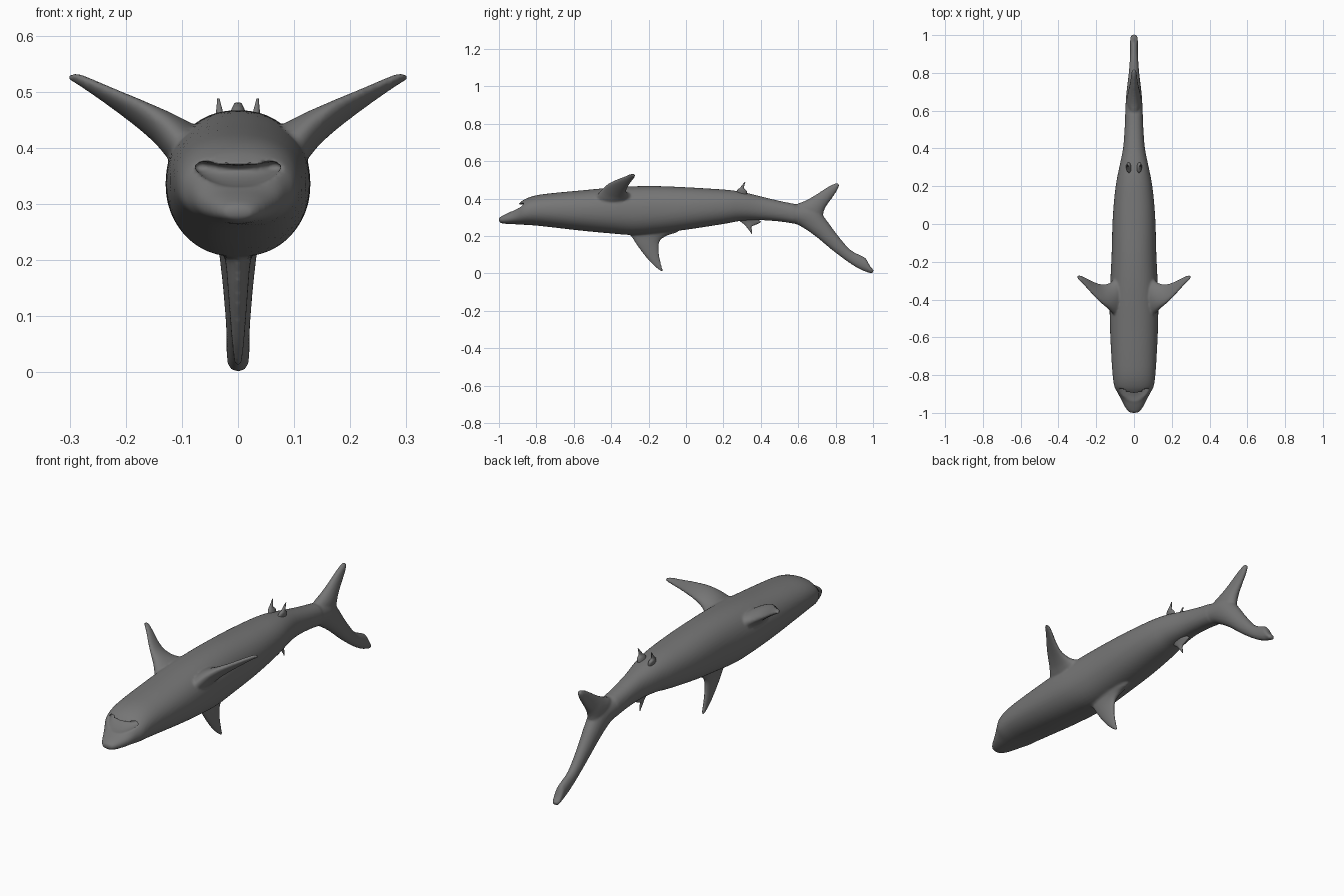
import bpy, bmesh, math
from mathutils import Vector

skin = bpy.data.materials.new("dark_grey_skin")
skin.diffuse_color = (0.18, 0.18, 0.18, 1)


def spline(rows, steps):
    """Catmull-Rom interpolation through rows of equal length."""
    out = []
    n = len(rows)
    for i in range(n - 1):
        p = [rows[max(0, min(n - 1, i + k))] for k in (-1, 0, 1, 2)]
        for s in range(steps):
            t = s / steps
            out.append([0.5 * (2 * b + (c - a) * t + (2 * a - 5 * b + 4 * c - d) * t * t
                               + (3 * b - a - 3 * c + d) * t ** 3)
                        for a, b, c, d in zip(*p)])
    out.append(list(rows[-1]))
    return out


def loft(name, rows, normal=(1, 0, 0), sides=24, steps=4, power=1.0):
    """Skin oval sections; each row is edge A xyz, edge B xyz, half thickness."""
    normal = Vector(normal).normalized()
    bm = bmesh.new()
    rings = []
    for r in spline(rows, steps):
        a, b, t = Vector(r[0:3]), Vector(r[3:6]), max(r[6], 0.0015)
        ring = []
        for i in range(sides):
            ang = math.tau * i / sides
            c, s = math.cos(ang), math.sin(ang)
            c = math.copysign(abs(c) ** power, c)
            s = math.copysign(abs(s) ** power, s)
            ring.append(bm.verts.new((a + b) / 2 + (a - b) / 2 * c + normal * t * s))
        rings.append(ring)
    for p, q in zip(rings, rings[1:]):
        for i in range(sides):
            j = (i + 1) % sides
            bm.faces.new((p[i], p[j], q[j], q[i]))
    bm.faces.new(rings[0])
    bm.faces.new(rings[-1])
    bmesh.ops.recalc_face_normals(bm, faces=bm.faces)
    mesh = bpy.data.meshes.new(name)
    bm.to_mesh(mesh)
    bm.free()
    mesh.materials.append(skin)
    ob = bpy.data.objects.new(name, mesh)
    bpy.context.collection.objects.link(ob)
    return ob


def activate(obs):
    bpy.ops.object.select_all(action='DESELECT')
    for ob in obs:
        ob.select_set(True)
    bpy.context.view_layer.objects.active = obs[0]


def flat(rows):
    """Section on the centre plane: (yA, zA, yB, zB, half thickness)."""
    return [(0, a, b, 0, c, d, t) for a, b, c, d, t in rows]


# Body: y, underside z, top z, half width
body_rows = [
    (-1.0, .280, .293, .014), (-.993, .271, .302, .030), (-.97, .266, .315, .047),
    (-.93, .264, .336, .068), (-.895, .262, .372, .086), (-.86, .260, .398, .104),
    (-.80, .256, .418, .113), (-.70, .245, .431, .120), (-.55, .228, .445, .127),
    (-.40, .214, .459, .129), (-.28, .206, .466, .124), (-.15, .216, .467, .118),
    (0, .234, .461, .114), (.12, .252, .454, .106), (.22, .268, .447, .094),
    (.30, .282, .436, .078), (.40, .285, .412, .058), (.50, .278, .388, .050),
    (.58, .266, .372, .047)]
body = loft("body", flat([(y, lo, y, hi, w) for y, lo, hi, w in body_rows]),
            sides=48, power=0.9)

# Mouth slit, carved under the lip
mouth = loft("mouth_cutter", [
    (s * x, yf, zf, s * x, yb, zb, t) for s, x, yf, zf, yb, zb, t in (
        (-1, .082, -.85, .371, -.825, .371, .003), (-1, .065, -.91, .356, -.835, .370, .011),
        (-1, .035, -.95, .342, -.855, .364, .015), (1, 0, -.96, .337, -.862, .362, .015),
        (1, .035, -.95, .342, -.855, .364, .015), (1, .065, -.91, .356, -.835, .370, .011),
        (1, .082, -.85, .371, -.825, .371, .003))], normal=(0, 0, 1), sides=16)
cut = body.modifiers.new("mouth", 'BOOLEAN')
cut.operation = 'DIFFERENCE'
cut.object = mouth
cut.solver = 'EXACT'
activate([body])
bpy.ops.object.modifier_apply(modifier=cut.name)
bpy.data.objects.remove(mouth)
parts = [body]

# Tail: long lobe continuing the body, and the short lobe
parts.append(loft("tail_long_lobe", flat([
    (.48, .284, .48, .388, .049), (.58, .266, .60, .368, .046), (.63, .242, .69, .355, .043),
    (.70, .193, .745, .293, .037), (.79, .118, .805, .212, .028), (.88, .052, .875, .130, .022),
    (.935, .020, .938, .095, .021), (.97, .006, .962, .080, .021), (.99, .001, .984, .040, .020),
    (1.0, .002, 1.003, .019, .013)])))
parts.append(loft("tail_short_lobe", flat([
    (.56, .325, .67, .265, .030), (.585, .366, .728, .305, .036), (.635, .388, .737, .332, .033),
    (.685, .415, .750, .360, .026), (.735, .448, .780, .402, .019), (.775, .472, .803, .435, .015),
    (.80, .482, .817, .462, .011), (.810, .484, .819, .473, .008)])))

# Large centre fin with its trailing free tip
parts.append(loft("dorsal_fin", flat([
    (-.34, .250, -.03, .255, .040), (-.305, .212, -.045, .222, .028),
    (-.285, .185, -.10, .203, .022), (-.262, .150, -.140, .172, .019),
    (-.225, .100, -.145, .115, .015), (-.185, .053, -.135, .060, .011),
    (-.150, .023, -.126, .026, .008), (-.136, .012, -.122, .012, .006)])))

for s in (1, -1):
    # Broad side fins
    parts.append(loft("pectoral_fin", [
        (s * x, y, z, s * u, v, w, t) for x, y, z, u, v, w, t in (
            (.050, -.52, .370, .045, -.26, .385, .030), (.100, -.485, .405, .092, -.285, .410, .038),
            (.135, -.450, .445, .130, -.313, .425, .030), (.175, -.417, .476, .172, -.318, .445, .020),
            (.215, -.378, .497, .212, -.306, .470, .014), (.258, -.330, .516, .252, -.286, .498, .011),
            (.288, -.300, .528, .282, -.272, .518, .009), (.303, -.282, .530, .296, -.270, .526, .007))],
        normal=(-.55 * s, 0, .83)))

# Melt the main parts together so the fin roots flow into the body
activate(parts)
bpy.ops.object.join()
remesh = body.modifiers.new("blend", 'REMESH')
remesh.mode = 'VOXEL'
remesh.voxel_size = 0.006
soften = body.modifiers.new("soften", 'SMOOTH')
soften.factor = 0.5
soften.iterations = 5
for m in ("blend", "soften"):
    bpy.ops.object.modifier_apply(modifier=m)
if not body.data.materials:
    body.data.materials.append(skin)
body.name = "body_with_main_fins"

# Second centre fin near the tail
small = [loft("second_dorsal_fin", flat([
    (.275, .305, .36, .300, .020), (.290, .279, .400, .277, .011), (.312, .262, .376, .262, .008),
    (.328, .243, .350, .250, .006), (.344, .222, .353, .228, .004),
    (.350, .211, .354, .211, .002)]), sides=16)]

# Small paired fins
for side, s in (("left", 1), ("right", -1)):
    small.append(loft("pelvic_fin_" + side, [
        (s * x, y, z, s * u, v, w, t) for x, y, z, u, v, w, t in (
            (.022, .265, .425, .026, .325, .420, .014), (.029, .275, .447, .031, .325, .441, .012),
            (.032, .287, .457, .033, .311, .454, .008), (.033, .300, .472, .034, .312, .470, .005),
            (.035, .312, .488, .035, .317, .488, .002))], sides=16))

for ob in [body] + small:
    activate([ob])
    bpy.ops.object.shade_smooth_by_angle(angle=math.radians(50))
